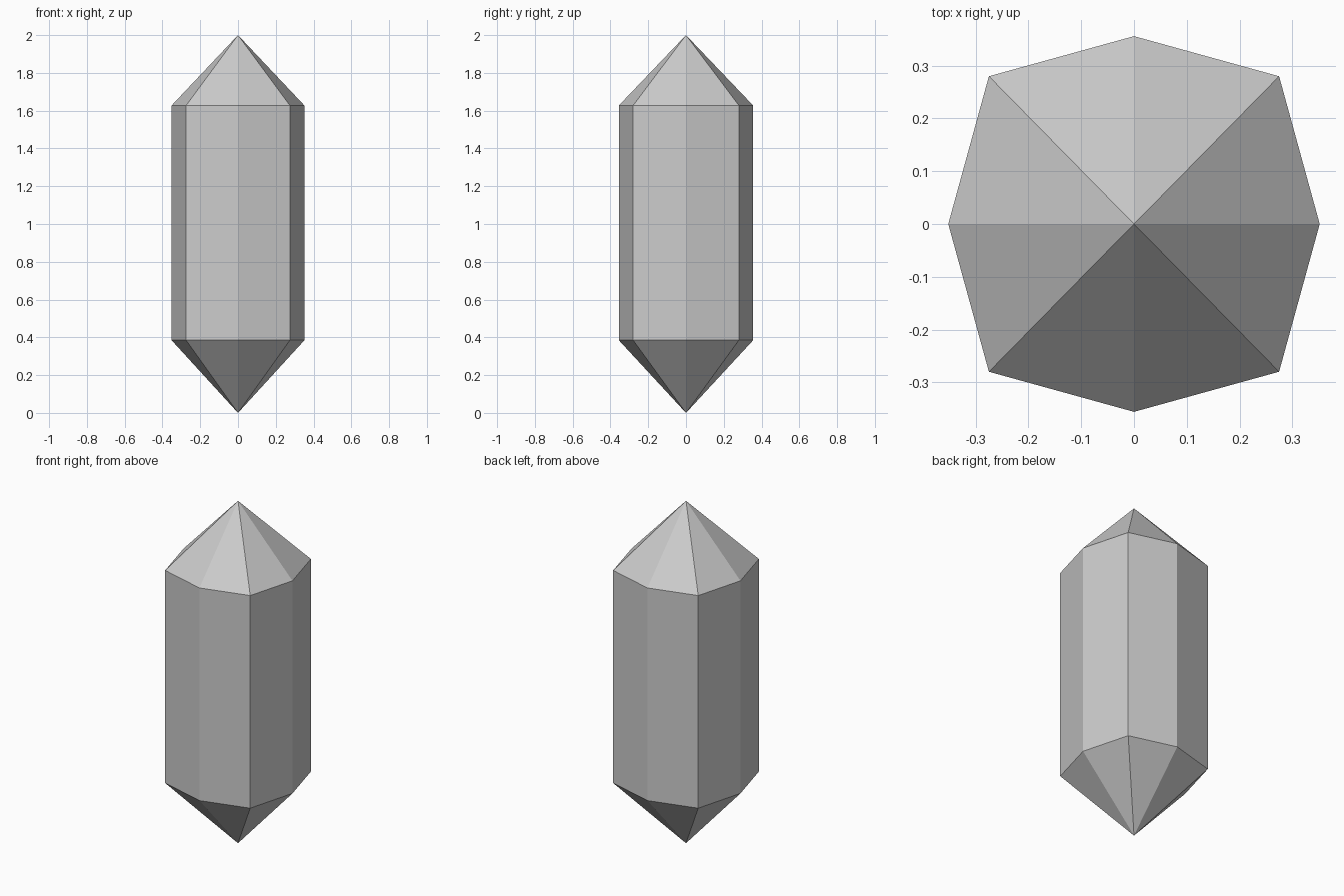
import bpy, bmesh

if "Cube" in bpy.data.objects:
    bpy.data.objects.remove(bpy.data.objects["Cube"])

# Eight-sided outline: four shallow side points and four corners
outline = [(0.352, 0), (0.275, 0.28), (0, 0.356), (-0.275, 0.28),
           (-0.352, 0), (-0.275, -0.28), (0, -0.356), (0.275, -0.28)]
Z_LOW, Z_HIGH, Z_TOP = 0.385, 1.627, 2.0

bm = bmesh.new()
low = [bm.verts.new((x, y, Z_LOW)) for x, y in outline]
high = [bm.verts.new((x, y, Z_HIGH)) for x, y in outline]
base = bm.verts.new((0, 0, 0))
tip = bm.verts.new((0, 0, Z_TOP))

# Column walls with a pointed cap at each end
n = len(outline)
for i in range(n):
    j = (i + 1) % n
    bm.faces.new((low[i], low[j], high[j], high[i]))
    bm.faces.new((high[i], high[j], tip))
    bm.faces.new((low[j], low[i], base))

bmesh.ops.recalc_face_normals(bm, faces=bm.faces)
mesh = bpy.data.meshes.new("crystal")
bm.to_mesh(mesh)
bm.free()
bpy.context.collection.objects.link(bpy.data.objects.new("crystal", mesh))
